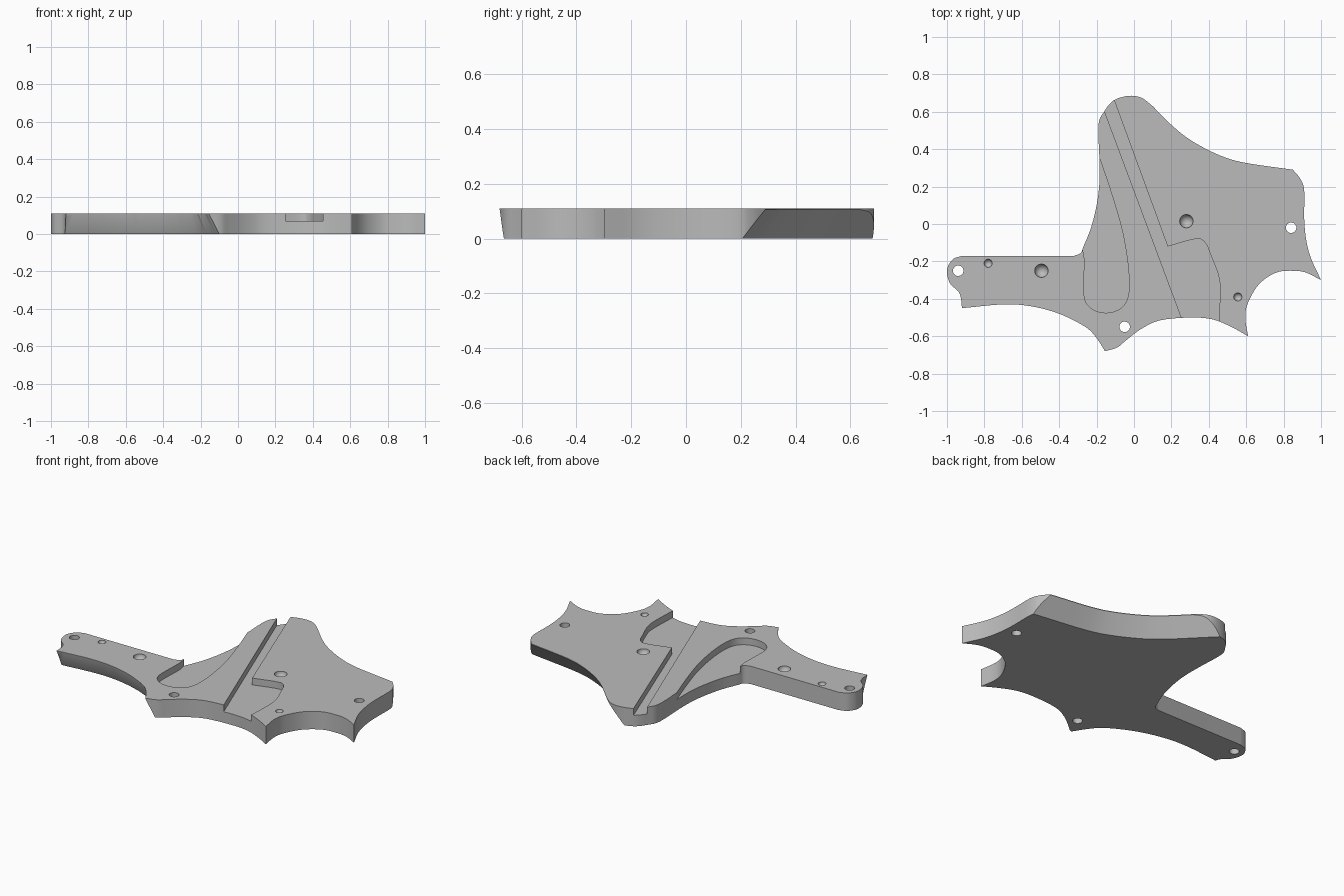
import bpy
import bmesh
from mathutils import Vector

TOP = 0.11
FLOOR = 0.068

cube = bpy.data.objects.get("Cube")
if cube:
    bpy.data.objects.remove(cube, do_unlink=True)


def smooth_path(points, steps=5):
    """Catmull-Rom curve through the points, keeping both ends."""
    p = [Vector(q) for q in points]
    p = [2 * p[0] - p[1]] + p + [2 * p[-1] - p[-2]]
    result = []
    for a, b, c, d in zip(p, p[1:], p[2:], p[3:]):
        for i in range(steps):
            t = i / steps
            result.append(0.5 * (2 * b + (c - a) * t
                                 + (2 * a - 5 * b + 4 * c - d) * t ** 2
                                 + (3 * b - a - 3 * c + d) * t ** 3))
    return result + [p[-2]]


def finish(name, bm):
    bmesh.ops.recalc_face_normals(bm, faces=bm.faces)
    mesh = bpy.data.meshes.new(name)
    bm.to_mesh(mesh)
    bm.free()
    obj = bpy.data.objects.new(name, mesh)
    bpy.context.collection.objects.link(obj)
    return obj


def prism(name, outline, low, high):
    bm = bmesh.new()
    face = bm.faces.new([bm.verts.new((q[0], q[1], low)) for q in outline])
    extruded = bmesh.ops.extrude_face_region(bm, geom=[face])["geom"]
    moved = [v for v in extruded if isinstance(v, bmesh.types.BMVert)]
    bmesh.ops.translate(bm, vec=(0, 0, high - low), verts=moved)
    return finish(name, bm)


def undercut(name, path, inset):
    """Wedge swept along a wall, leaning its lower edge inward."""
    first = path[0] + (path[0] - path[1]).normalized() * 0.15
    last = path[-1] + (path[-1] - path[-2]).normalized() * 0.2
    path = [first] + path + [last]
    edge = TOP * 0.97
    section = [(inset * (1 - z / edge), z) for z in (TOP + 0.02, -0.02)]
    section += [(-0.15, -0.02), (-0.15, TOP + 0.02)]
    bm = bmesh.new()
    rings = []
    for i, q in enumerate(path):
        along = (path[min(i + 1, len(path) - 1)] - path[max(i - 1, 0)]).normalized()
        inward = Vector((-along.y, along.x))
        rings.append([bm.verts.new((*(q + inward * off), z)) for off, z in section])
    for r, s in zip(rings, rings[1:]):
        for k in range(len(section)):
            n = (k + 1) % len(section)
            bm.faces.new((r[k], r[n], s[n], s[k]))
    bm.faces.new(rings[0])
    bm.faces.new(rings[-1])
    return finish(name, bm)


def drill(name, x, y, radius):
    bpy.ops.mesh.primitive_cylinder_add(vertices=32, radius=radius, depth=1, location=(x, y, 0))
    bpy.context.object.name = name
    return bpy.context.object


def dimple(name, x, y, radius):
    bpy.ops.mesh.primitive_uv_sphere_add(segments=32, ring_count=17, radius=radius, location=(x, y, TOP))
    bpy.context.object.name = name
    return bpy.context.object


def cut(target, cutter):
    mod = target.modifiers.new("cut", "BOOLEAN")
    mod.operation = "DIFFERENCE"
    mod.solver = "EXACT"
    mod.object = cutter
    bpy.context.view_layer.objects.active = target
    bpy.ops.object.modifier_apply(modifier=mod.name)
    bpy.data.objects.remove(cutter, do_unlink=True)


# Outline runs, counter-clockwise, split at the sharp corners
right_edge = smooth_path([(1, -.3), (.945, -.18), (.92, -.08), (.91, .03),
                          (.91, .18), (.89, .24), (.85, .29)])
back_edge = smooth_path([(.85, .29), (.58, .33), (.44, .375), (.3, .45),
                         (.2, .53), (.1, .63)])
tip_edge = smooth_path([(.1, .63), (.04, .675), (-.03, .685), (-.11, .66),
                        (-.16, .6), (-.19, .53), (-.185, .35), (-.185, .22),
                        (-.2, .1), (-.23, -.02), (-.27, -.12), (-.285, -.155),
                        (-.32, -.17)])
arm_end = smooth_path([(-.92, -.17), (-.97, -.19), (-1, -.245), (-.985, -.315),
                       (-.94, -.36), (-.925, -.4), (-.92, -.45)])
arm_edge = smooth_path([(-.92, -.45), (-.7, -.43), (-.55, -.44), (-.4, -.48),
                        (-.26, -.55), (-.2, -.61), (-.155, -.68)])
front_edge = smooth_path([(-.155, -.68), (-.09, -.66), (-.04, -.62), (.04, -.56),
                          (.14, -.515), (.3, -.5), (.42, -.51), (.52, -.55),
                          (.61, -.6)])
bite_edge = smooth_path([(.61, -.6), (.595, -.5), (.61, -.42), (.67, -.32),
                         (.76, -.26), (.85, -.25), (.92, -.26), (1, -.3)])

outline = []
for run in (right_edge, back_edge, tip_edge, arm_end, arm_edge, front_edge, bite_edge):
    outline += [q for q in run if not outline or (q - outline[-1]).length > 0.001]
if (outline[0] - outline[-1]).length < 0.001:
    outline.pop()
plate = prism("bracket_plate", outline, 0, TOP)

# Leaning walls
cut(plate, undercut("back_undercut", back_edge, 0.075))
cut(plate, undercut("arm_undercut", arm_edge, 0.055))

# Diagonal channel with its widened front pocket
bend = smooth_path([(.455, -.51), (.46, -.35), (.45, -.27), (.41, -.165),
                    (.38, -.1), (.33, -.08), (.18, -.12)])
channel = [(-.205, .73), (.25, -.49), (.272, -.55), (.45, -.56)] + bend + [(-.135, .74)]
cut(plate, prism("channel_cutter", channel, FLOOR, TOP + 0.05))

# Rounded side pocket
curve = smooth_path([(-.275, -.13), (-.265, -.2), (-.267, -.38), (-.23, -.45),
                     (-.15, -.475), (-.07, -.45), (-.03, -.38), (-.03, -.24),
                     (-.06, -.05), (-.11, .13), (-.18, .34), (-.21, .42)])
cut(plate, prism("pocket_cutter", curve + [(-.35, .42), (-.35, -.1)], FLOOR, TOP + 0.05))

# Through holes and dimples
for x, y in ((-.94, -.25), (-.05, -.55), (.84, -.02)):
    cut(plate, drill("hole_cutter", x, y, 0.028))
for x, y, radius in ((.28, .015), (-.495, -.25)) and (
        (.28, .015, .036), (-.495, -.25, .036), (-.78, -.21, .022), (.555, -.39, .022)):
    cut(plate, dimple("dimple_cutter", x, y, radius))

# Grey finish
grey = bpy.data.materials.new("plain_grey")
grey.use_nodes = True
colour = (0.5, 0.5, 0.5, 1)
grey.diffuse_color = colour
grey.node_tree.nodes["Principled BSDF"].inputs["Base Color"].default_value = colour
plate.data.materials.clear()
plate.data.materials.append(grey)

bpy.ops.object.select_all(action="DESELECT")
plate.select_set(True)
bpy.context.view_layer.objects.active = plate
bpy.ops.object.shade_smooth_by_angle()
